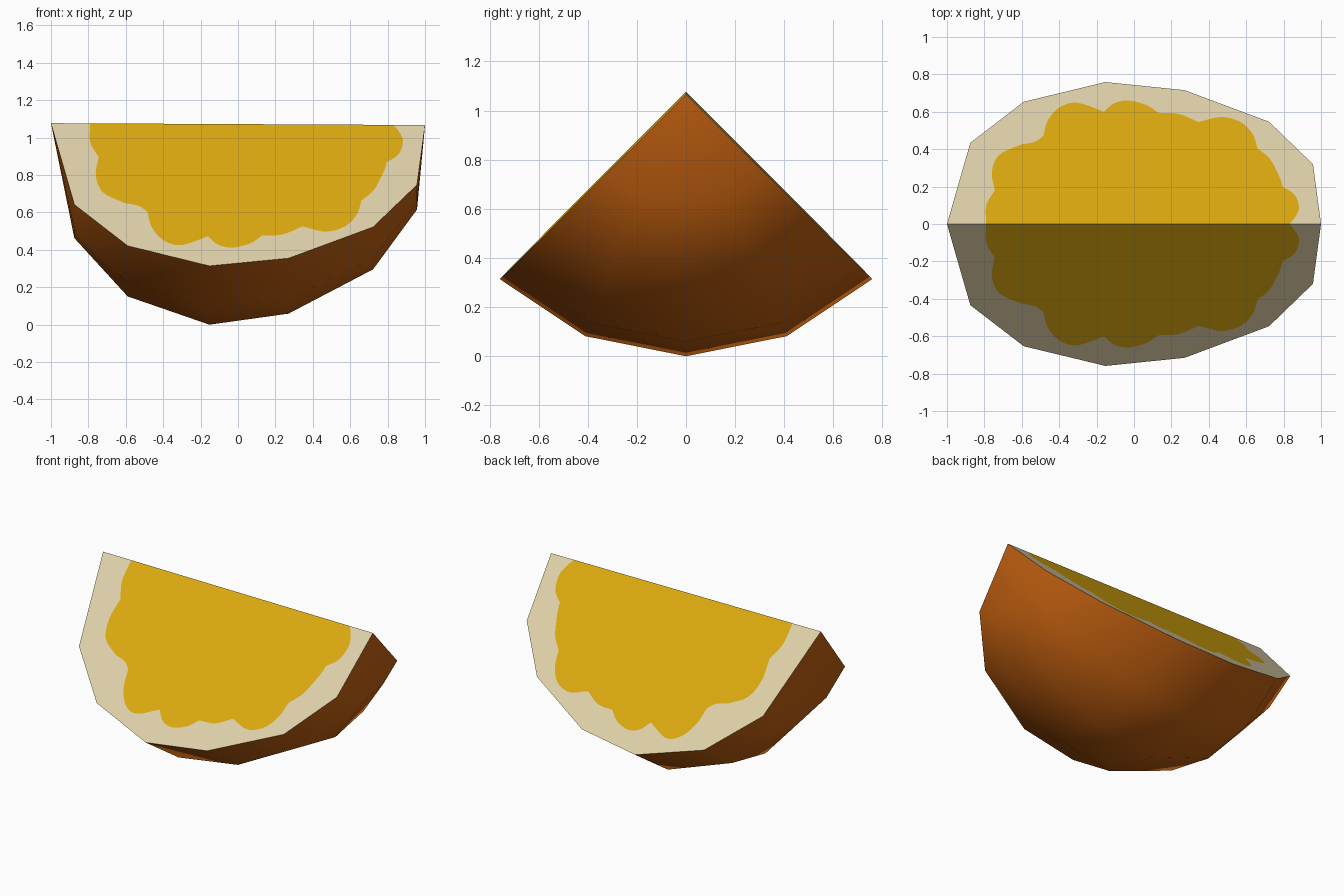
import bpy, bmesh, math
from mathutils import Vector

if "Cube" in bpy.data.objects:
    bpy.data.objects.remove(bpy.data.objects["Cube"])


def material(name, srgb):
    m = bpy.data.materials.new(name)
    m.diffuse_color = [((c / 255 + 0.055) / 1.055) ** 2.4 for c in srgb] + [1]
    m.use_nodes = True
    m.node_tree.nodes["Principled BSDF"].inputs["Base Color"].default_value = m.diffuse_color
    return m


SKIN = material("orange skin", (196, 97, 16))
PITH = material("cream pith", (222, 208, 169))
FLESH = material("yellow flesh", (220, 169, 15))


def ridge(x):
    # Height of the slightly tilted ridge where the two cuts meet
    return 1.072 - 0.005 * x


def build(name, faces, mat, smooth=False):
    bm = bmesh.new()
    for pts in faces:
        bm.faces.new([bm.verts.new(p) for p in pts])
    bmesh.ops.remove_doubles(bm, verts=bm.verts, dist=1e-5)
    bm.normal_update()
    for f in bm.faces:
        f.smooth = smooth
    me = bpy.data.meshes.new(name)
    bm.to_mesh(me)
    bm.free()
    me.materials.append(mat)
    ob = bpy.data.objects.new(name, me)
    bpy.context.collection.objects.link(ob)
    return ob


# Skin: low-poly revolved profile (x, radius) swept 90 degrees about the ridge
profile = [(-1, 0), (-0.875, 0.614), (-0.59, 0.924), (-0.153, 1.073),
           (0.27, 1.012), (0.722, 0.773), (0.957, 0.452), (1, 0)]
angles = [math.radians(a) for a in (-45, -22.5, 0, 22.5, 45)]


def skin_point(p, a):
    x, r = p
    return Vector((x, r * math.sin(a), ridge(x) - r * math.cos(a)))


skin = []
for p, q in zip(profile, profile[1:]):
    for a, b in zip(angles, angles[1:]):
        quad = [skin_point(p, a), skin_point(p, b), skin_point(q, b), skin_point(q, a)]
        if p[1] == 0:
            quad.pop(1)
        elif q[1] == 0:
            quad.pop(2)
        skin.append(quad)
build("skin", skin, SKIN, smooth=True)

# Scalloped flesh outline: one list of (x, distance from ridge) per lobe
lobes = [
    [(-0.79, 0), (-0.79, 0.10), (-0.745, 0.18)],
    [(-0.745, 0.18), (-0.76, 0.28), (-0.72, 0.37), (-0.605, 0.425)],
    [(-0.605, 0.425), (-0.53, 0.44), (-0.485, 0.47)],
    [(-0.485, 0.47), (-0.46, 0.555), (-0.395, 0.625), (-0.30, 0.648), (-0.16, 0.60)],
    [(-0.16, 0.60), (-0.107, 0.645), (-0.03, 0.66), (0.065, 0.637), (0.13, 0.595)],
    [(0.13, 0.595), (0.24, 0.588), (0.345, 0.545)],
    [(0.345, 0.545), (0.465, 0.572), (0.57, 0.545), (0.635, 0.48), (0.66, 0.405)],
    [(0.66, 0.405), (0.725, 0.35), (0.77, 0.27)],
    [(0.77, 0.27), (0.785, 0.235), (0.795, 0.20)],
    [(0.795, 0.20), (0.86, 0.155), (0.882, 0.085), (0.86, 0.035), (0.83, 0)],
]


def spline(pts, steps=5):
    # Smooth curve through the points of one lobe
    v = [Vector(p) for p in pts]
    v = [2 * v[0] - v[1]] + v + [2 * v[-1] - v[-2]]
    out = []
    for a, b, c, d in zip(v, v[1:], v[2:], v[3:]):
        for i in range(steps):
            t = i / steps
            out.append(0.5 * (2 * b + (c - a) * t + (2 * a - 5 * b + 4 * c - d) * t * t
                              + (3 * b - a - 3 * c + d) * t ** 3))
    return out


scallops = [(max(-1, p.x), max(0, p.y)) for lobe in lobes for p in spline(lobe)] + [(0.83, 0)]
rim = [(x, r * math.sqrt(0.5)) for x, r in profile]

# The two cut faces, each a flesh panel fitted flush into its pith border
for name, side in (("front", -1), ("back", 1)):
    def face(outline):
        pts = [(x, side * d, ridge(x) - d) for x, d in outline]
        return pts if side < 0 else pts[::-1]
    build(name + "_flesh", [face(scallops)], FLESH)
    build(name + "_pith", [face(rim + scallops[::-1])], PITH)

# Make every cut face point outwards and the skin point away from the ridge
for ob in bpy.context.collection.objects:
    me = ob.data
    bm = bmesh.new()
    bm.from_mesh(me)
    for f in bm.faces:
        c = f.calc_center_median()
        out = c - Vector((0, 0, ridge(0))) if ob.name == "skin" else Vector((0, c.y, 1))
        if ob.name != "skin":
            out = Vector((0, math.copysign(1, c.y), 1))
        if f.normal.dot(out) < 0:
            f.normal_flip()
    bm.to_mesh(me)
    bm.free()
